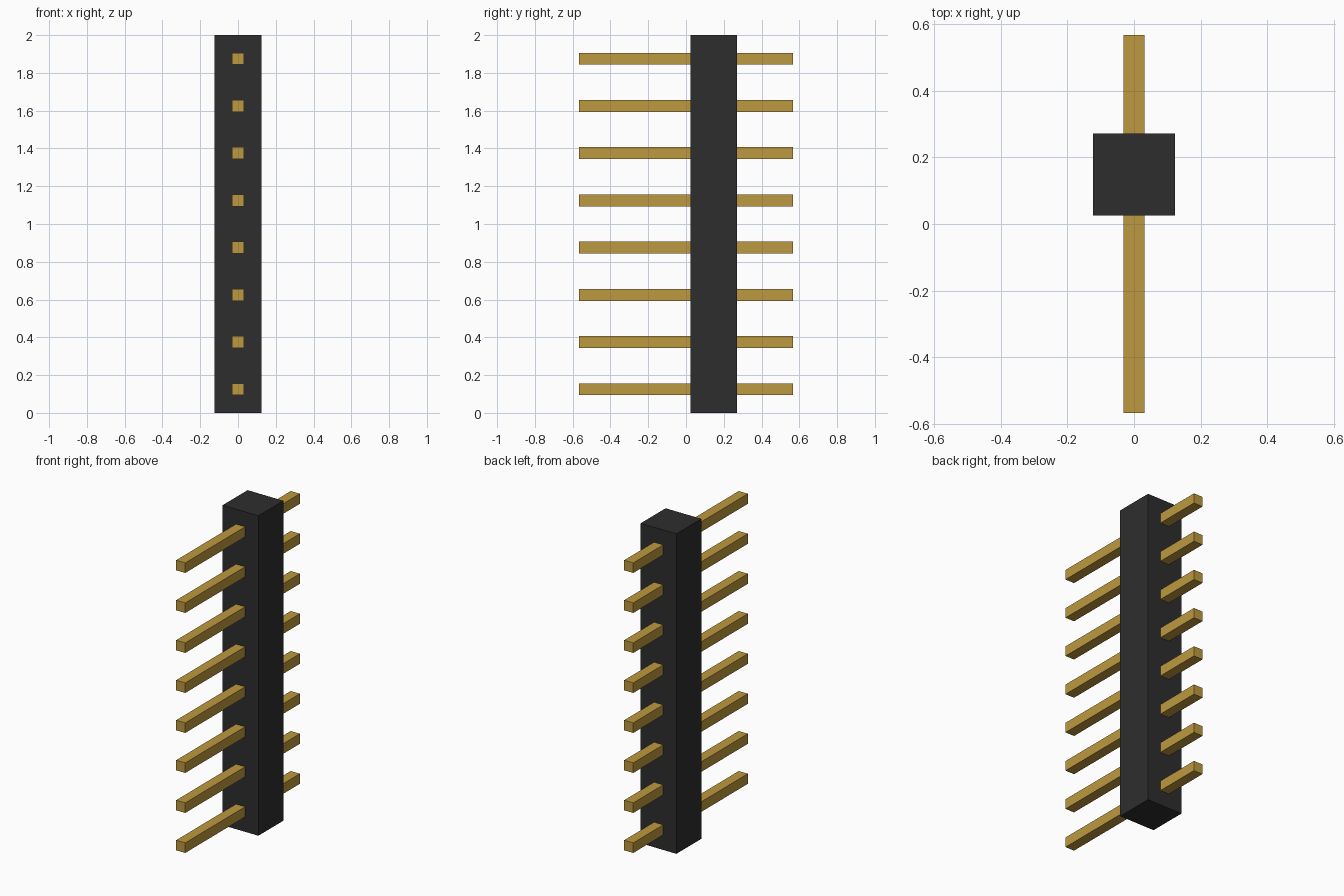
import bpy

if "Cube" in bpy.data.objects:
    bpy.data.objects.remove(bpy.data.objects["Cube"], do_unlink=True)


def make_material(name, rgb, roughness, metallic=0.0):
    mat = bpy.data.materials.new(name)
    mat.use_nodes = True
    mat.diffuse_color = (*rgb, 1)
    bsdf = mat.node_tree.nodes["Principled BSDF"]
    bsdf.inputs["Base Color"].default_value = (*rgb, 1)
    bsdf.inputs["Roughness"].default_value = roughness
    bsdf.inputs["Metallic"].default_value = metallic
    return mat


def box(name, size, centre, mat):
    bpy.ops.mesh.primitive_cube_add(size=1, location=centre)
    obj = bpy.context.object
    obj.name = name
    obj.scale = size
    bpy.ops.object.transform_apply(location=False, rotation=False, scale=True)
    obj.data.materials.append(mat)
    return obj


black = make_material("black plastic", (0.027, 0.027, 0.027), 0.6)
gold = make_material("gold metal", (0.51, 0.32, 0.05), 0.5)

PIN_COUNT = 8
PITCH = 2 / PIN_COUNT
PIN_SIDE = 0.063
PIN_LENGTH = 1.132

# Upright plastic housing, set towards the back of the pins
box("housing", (0.247, 0.246, 2), (0, 0.148, 1), black)

# Evenly spaced square pins running through the housing
for i in range(PIN_COUNT):
    box(f"pin_{i + 1}", (PIN_SIDE, PIN_LENGTH, PIN_SIDE),
        (0, 0, PITCH * (i + 0.5)), gold)
